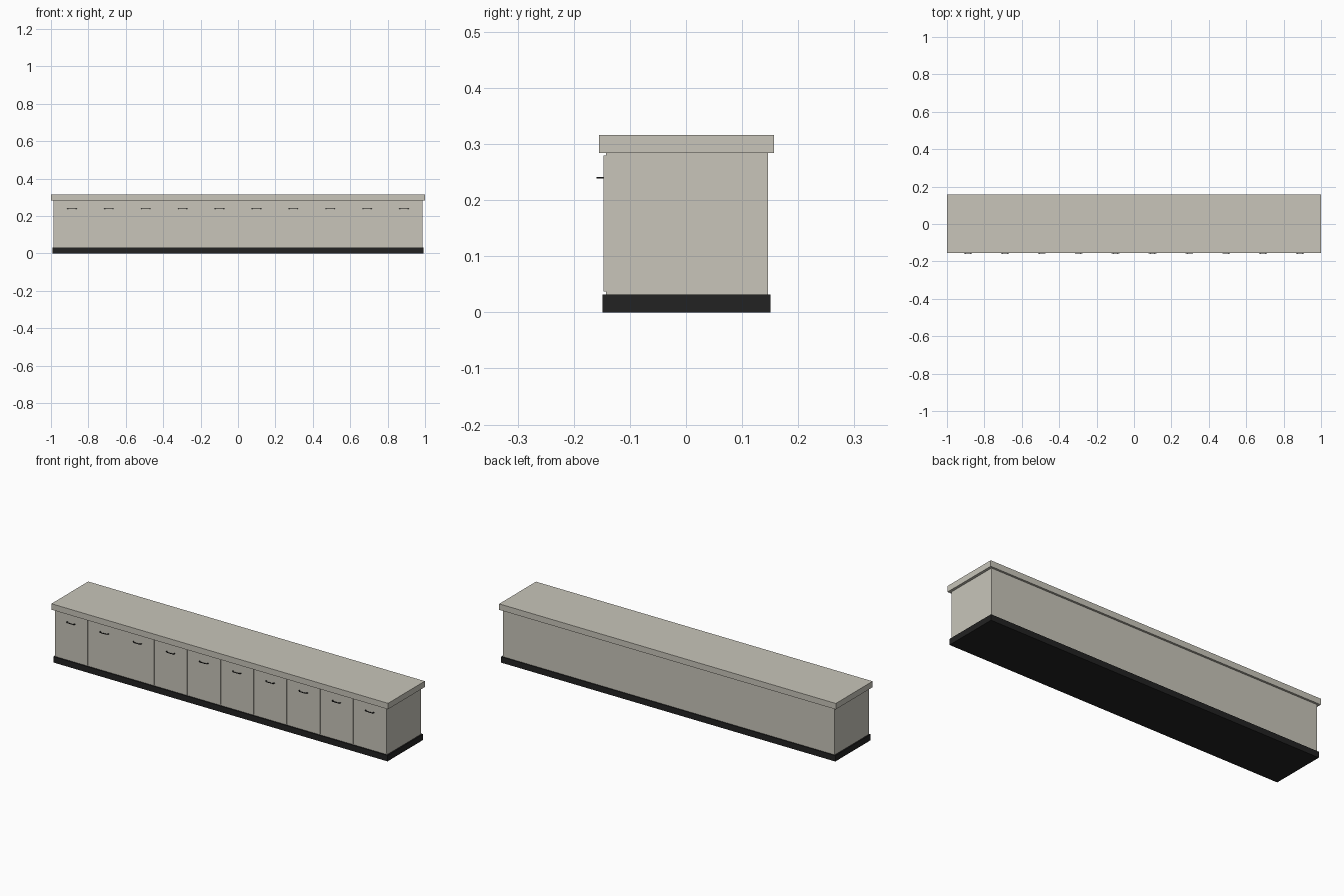
import bpy, bmesh

if "Cube" in bpy.data.objects:
    bpy.data.objects.remove(bpy.data.objects["Cube"])


def material(name, rgb):
    m = bpy.data.materials.new(name)
    m.diffuse_color = (*rgb, 1)
    m.use_nodes = True
    m.node_tree.nodes["Principled BSDF"].inputs["Base Color"].default_value = m.diffuse_color
    return m


stone = material("warm_grey", (0.58, 0.56, 0.49))
black = material("soft_black", (0.016, 0.016, 0.016))


def finish(name, bm, mat):
    bmesh.ops.recalc_face_normals(bm, faces=bm.faces)
    me = bpy.data.meshes.new(name)
    bm.to_mesh(me)
    bm.free()
    me.materials.append(mat)
    ob = bpy.data.objects.new(name, me)
    bpy.context.collection.objects.link(ob)
    return ob


def box(name, x, y, z, mat):
    bm = bmesh.new()
    bmesh.ops.create_cube(bm, size=1)
    for v in bm.verts:
        v.co = [lo + (c + 0.5) * (hi - lo) for c, (lo, hi) in zip(v.co, (x, y, z))]
    return finish(name, bm, mat)


def handle(name, cx, cz, mat):
    # Bow-shaped bar: mirrored half outline (x offset, y), extruded upwards
    outer = [(0.026, -0.146), (0.025, -0.153), (0.019, -0.158), (0.010, -0.1595)]
    inner = [(0.010, -0.1565), (0.017, -0.155), (0.021, -0.151), (0.021, -0.146)]
    half = outer + inner
    bm = bmesh.new()
    n = len(outer)
    # paired outer/inner rings across the whole bow
    pairs = [(outer[i], inner[n - 1 - i]) for i in range(n)]
    pairs += [((-a[0], a[1]), (-b[0], b[1])) for a, b in reversed(pairs)]
    rings = []
    for o, i in pairs:
        rings.append([bm.verts.new((cx + p[0], p[1], cz + dz))
                      for p, dz in ((o, -0.0015), (o, 0.0015), (i, 0.0015), (i, -0.0015))])
    for a, b in zip(rings, rings[1:]):
        for k in range(4):
            bm.faces.new((a[k], a[(k + 1) % 4], b[(k + 1) % 4], b[k]))
    bm.faces.new(rings[0])
    bm.faces.new(rings[-1])
    return finish(name, bm, mat)


# Plinth, carcass and worktop
box("plinth", (-0.993, 0.993), (-0.149, 0.151), (0, 0.032), black)
box("cabinet_body", (-0.986, 0.986), (-0.143, 0.146), (0.032, 0.284), stone)
box("worktop", (-1, 1), (-0.155, 0.157), (0.284, 0.316), stone)

# Row of ten doors with handles
count, pitch, gap = 10, 0.1972, 0.004
for i in range(count):
    cx = (i - (count - 1) / 2) * pitch
    w = (pitch - gap) / 2
    box(f"door_{i + 1}", (cx - w, cx + w), (-0.147, -0.143), (0.037, 0.28), stone)
    handle(f"door_handle_{i + 1}", cx, 0.24, black)
